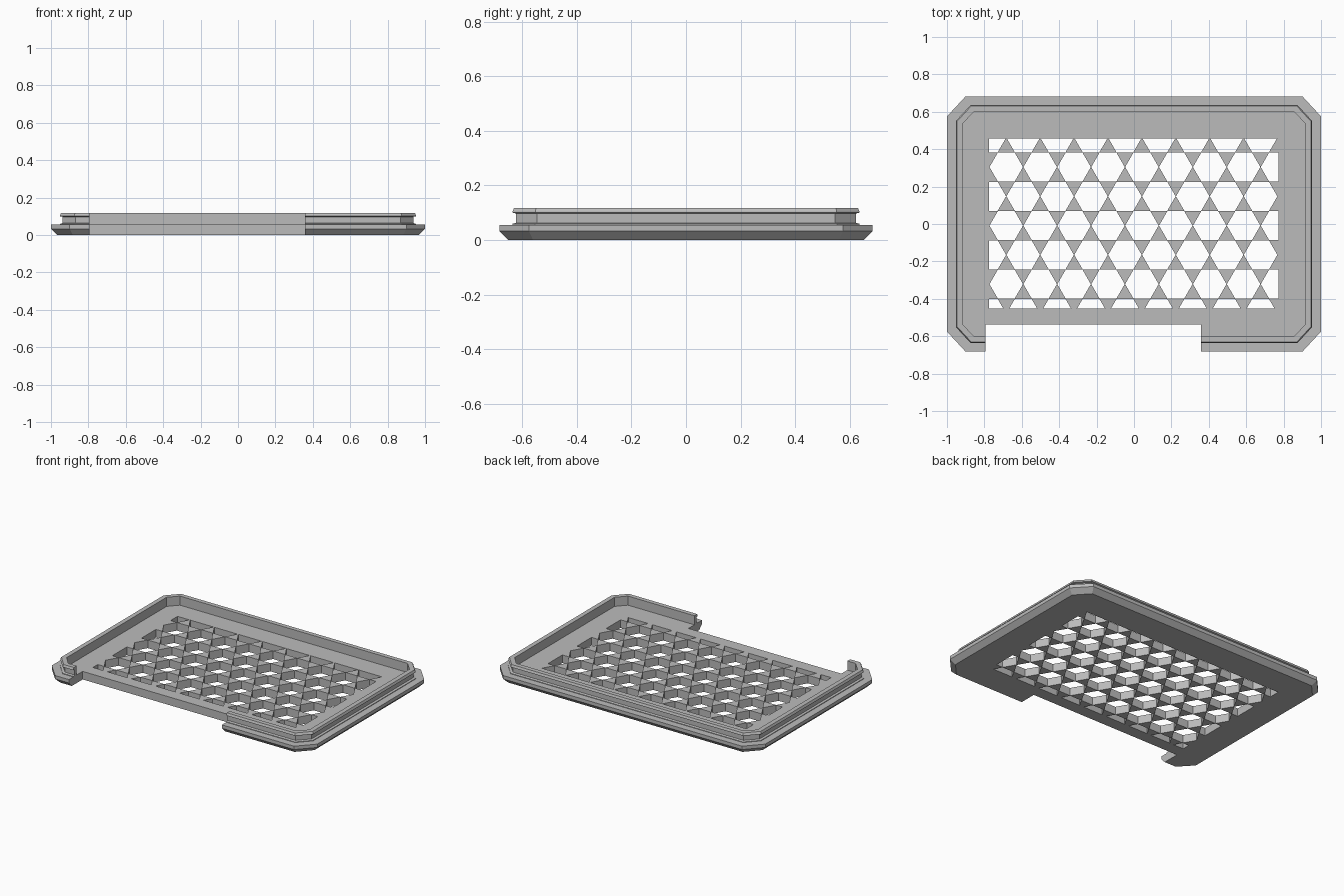
import bpy, bmesh, math
from mathutils import Vector

if "Cube" in bpy.data.objects:
    bpy.data.objects.remove(bpy.data.objects["Cube"])

grey = bpy.data.materials.new("grey plastic")
grey.diffuse_color = (0.5, 0.5, 0.5, 1)
grey.use_nodes = True
grey.node_tree.nodes["Principled BSDF"].inputs["Base Color"].default_value = grey.diffuse_color


def make_object(name, bm):
    bmesh.ops.recalc_face_normals(bm, faces=bm.faces)
    mesh = bpy.data.meshes.new(name)
    bm.to_mesh(mesh)
    bm.free()
    mesh.materials.append(grey)
    ob = bpy.data.objects.new(name, mesh)
    bpy.context.collection.objects.link(ob)
    return ob


def octagon(hx, hy, c, z):
    """Rectangle with chamfered corners, counter-clockwise."""
    d = c * 1.08
    return [(hx, -hy + d, z), (hx, hy - d, z), (hx - c, hy, z), (-hx + c, hy, z),
            (-hx, hy - d, z), (-hx, -hy + d, z), (-hx + c, -hy, z), (hx - c, -hy, z)]


def extrude_up(bm, faces, height):
    geom = bmesh.ops.extrude_face_region(bm, geom=faces)["geom"]
    verts = [g for g in geom if isinstance(g, bmesh.types.BMVert)]
    bmesh.ops.translate(bm, verts=verts, vec=(0, 0, height))


# Tray: bevelled base, snap-fit rim with groove and bead, then the inner floor
FLOOR, TOP = 0.055, 0.117
profile = [
    (0.968, 0.652, 0.085, 0.0),
    (1.0, 0.683, 0.1, 0.032),
    (1.0, 0.683, 0.1, FLOOR),
    (0.952, 0.636, 0.077, FLOOR),
    (0.952, 0.636, 0.077, 0.059),
    (0.938, 0.622, 0.07, 0.063),
    (0.938, 0.622, 0.07, 0.097),
    (0.952, 0.635, 0.077, 0.1),
    (0.952, 0.635, 0.077, 0.104),
    (0.946, 0.63, 0.075, TOP),
    (0.915, 0.6, 0.058, TOP),
    (0.915, 0.6, 0.058, FLOOR),
]
bm = bmesh.new()
rings = [[bm.verts.new(p) for p in octagon(*row)] for row in profile]
for a, b in zip(rings, rings[1:]):
    for i in range(8):
        j = (i + 1) % 8
        bm.faces.new((a[i], a[j], b[j], b[i]))
bm.faces.new(rings[0][::-1])
bm.faces.new(rings[-1])
tray = make_object("vented_tray", bm)

# Hexagonal vent holes, rows staggered by half a pitch, cropped to a rectangle
PITCH, ROW, RADIUS = 0.1813, 0.1565, 0.0896
X0, X1, Y0, Y1 = -0.776, 0.772, -0.453, 0.458
bm = bmesh.new()
for row in range(-1, 6):
    cy = 0.3045 - ROW * row
    for col in range(9):
        cx = -0.683 + PITCH * (col - 0.5 * (row % 2))
        bm.faces.new([bm.verts.new((cx + RADIUS * math.cos(math.radians(60 * k)),
                                    cy + RADIUS * math.sin(math.radians(60 * k)), -0.05))
                      for k in range(6)])
for co, no in (((X0, 0, 0), (-1, 0, 0)), ((X1, 0, 0), (1, 0, 0)),
               ((0, Y0, 0), (0, -1, 0)), ((0, Y1, 0), (0, 1, 0))):
    bmesh.ops.bisect_plane(bm, geom=bm.verts[:] + bm.edges[:] + bm.faces[:], dist=1e-5,
                           plane_co=Vector(co), plane_no=Vector(no), clear_outer=True)
extrude_up(bm, bm.faces[:], 0.25)
vents = make_object("vent_cutter", bm)

# Notch through the front edge
bm = bmesh.new()
bm.faces.new([bm.verts.new(p) for p in ((-0.795, -0.8, -0.05), (0.357, -0.8, -0.05),
                                        (0.357, -0.536, -0.05), (-0.795, -0.536, -0.05))])
extrude_up(bm, bm.faces[:], 0.25)
notch = make_object("notch_cutter", bm)

# Cut the vents and the notch, keeping only the finished tray
for cutter in (vents, notch):
    cut = tray.modifiers.new(cutter.name, 'BOOLEAN')
    cut.operation = 'DIFFERENCE'
    cut.solver = 'EXACT'
    cut.object = cutter
    cutter.hide_render = True
bpy.context.view_layer.objects.active = tray
tray.select_set(True)
for name in [m.name for m in tray.modifiers]:
    bpy.ops.object.modifier_apply(modifier=name)
for cutter in (vents, notch):
    bpy.data.objects.remove(cutter)
